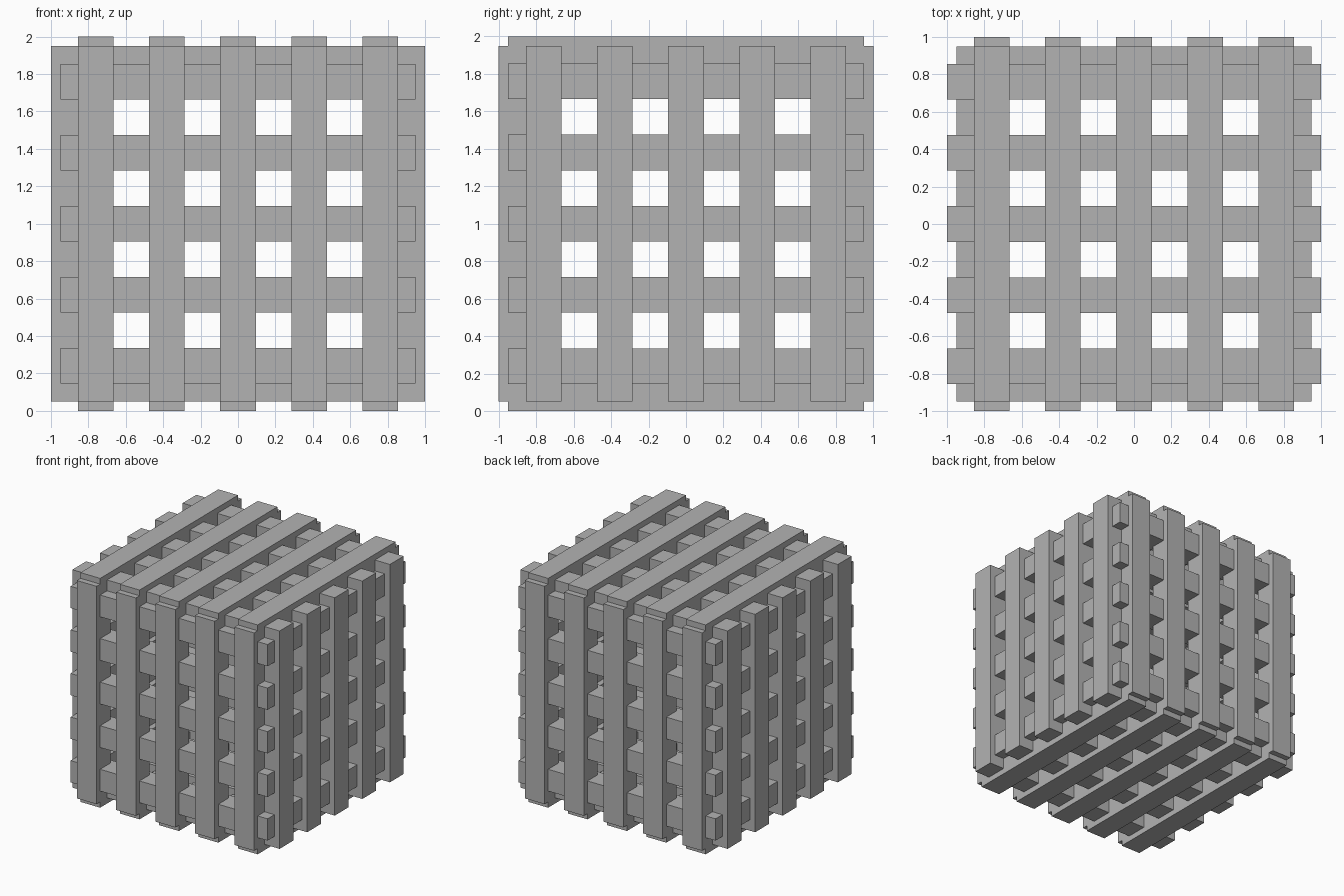
import bpy
import bmesh
from mathutils import Matrix, Vector

if "Cube" in bpy.data.objects:
    bpy.data.objects.remove(bpy.data.objects["Cube"], do_unlink=True)

BAR = 0.19                                   # square section of every bar
LENGTH = 1.9
OUTER = 1.0 - BAR / 2                        # centre plane of the raised bars
INNER = 0.95 - BAR / 2                       # centre plane of the crossing bars
SPOTS = [0.38 * i for i in range(-2, 3)]     # spacing across a panel
X, Y, Z = range(3)

grey = bpy.data.materials.new("plain_grey")
grey.use_nodes = True
colour = (0.45, 0.45, 0.45, 1)
grey.diffuse_color = colour
grey.node_tree.nodes["Principled BSDF"].inputs["Base Color"].default_value = colour


def add_bars(name, normal, run, depth):
    """Five parallel bars along one axis, lying in the plane at the given depth."""
    across = 3 - normal - run
    size = Vector((BAR, BAR, BAR))
    size[run] = LENGTH
    bm = bmesh.new()
    for spot in SPOTS:
        centre = Vector((0, 0, 1))
        centre[normal] += depth
        centre[across] += spot
        bmesh.ops.create_cube(
            bm, size=1, matrix=Matrix.Translation(centre) @ Matrix.Diagonal(size).to_4x4())
    mesh = bpy.data.meshes.new(name)
    bm.to_mesh(mesh)
    bm.free()
    mesh.materials.append(grey)
    bpy.context.collection.objects.link(bpy.data.objects.new(name, mesh))


# Lattice panels: raised bars with crossing bars set slightly back
panels = [
    ("front", Y, -1, Z, X), ("back", Y, 1, Z, X),
    ("right", X, -1, Z, Y), ("left", X, 1, Z, Y),
    ("bottom", Z, -1, Y, X), ("top", Z, 1, Y, X),
]
for side, normal, sign, run, cross in panels:
    add_bars(side + "_raised_bars", normal, run, sign * OUTER)
    add_bars(side + "_cross_bars", normal, cross, sign * INNER)
